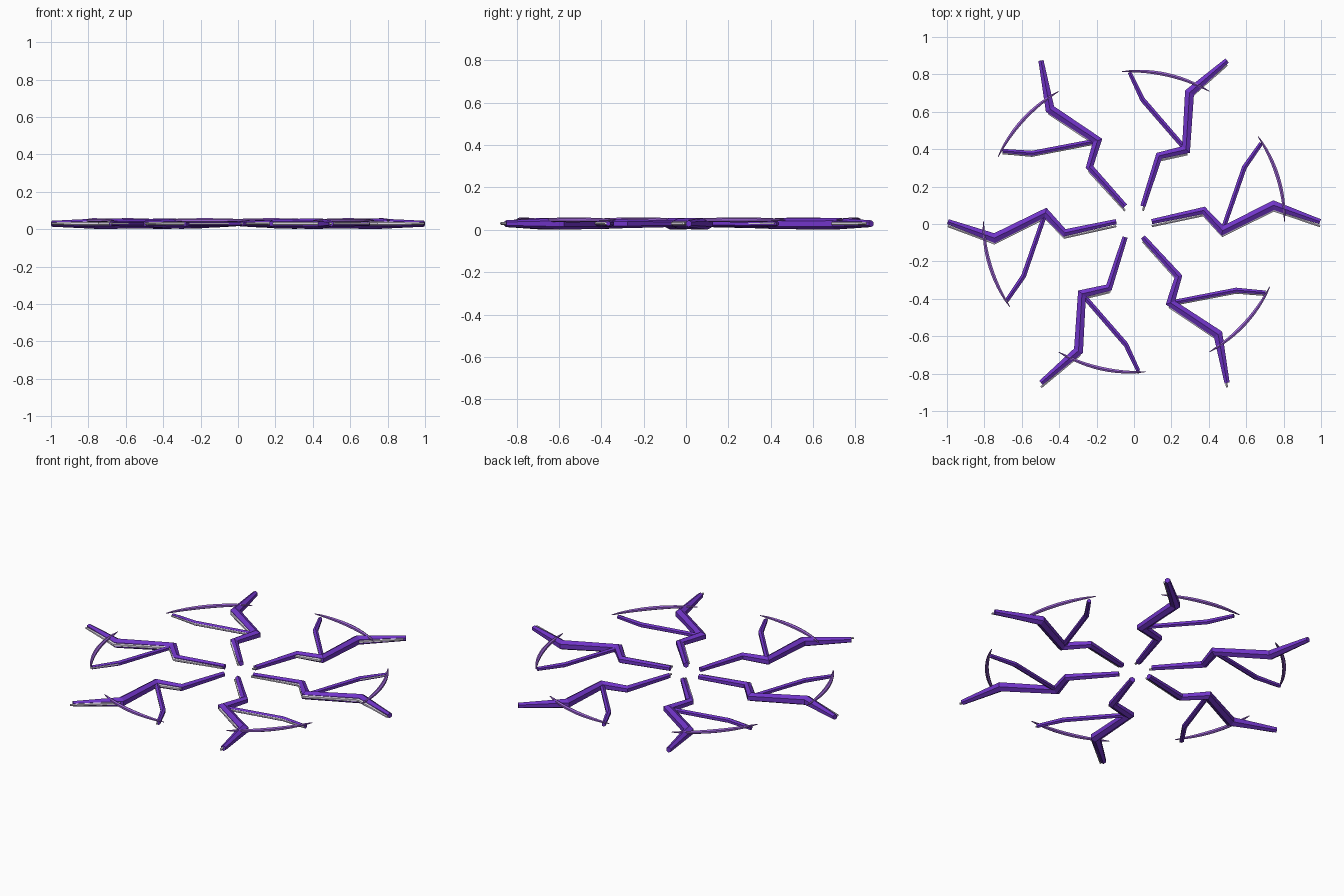
import bpy, bmesh, math
from mathutils import Vector, Matrix

if "Cube" in bpy.data.objects:
    bpy.data.objects.remove(bpy.data.objects["Cube"])

CY, CZ = 0.0125, 0.029   # ring centre (pale strands sit forward of the bolts)


def material(name, rgb):
    m = bpy.data.materials.new(name)
    m.diffuse_color = (*rgb, 1)
    m.use_nodes = True
    m.node_tree.nodes["Principled BSDF"].inputs["Base Color"].default_value = m.diffuse_color
    return m


violet = material("deep violet", (0.165, 0.035, 0.58))
lilac = material("light violet", (0.34, 0.13, 0.68))
pale = material("pale lavender", (0.80, 0.74, 0.86))


def tube(name, pts, radii, mat, turn, shift=(0, 0, 0), sides=6):
    """Mitred, tapered flat-faced tube along a path in the XY plane."""
    bm = bmesh.new()
    pts = [Vector(p).to_3d() for p in pts]
    rings = []
    for i, p in enumerate(pts):
        a = (p - pts[i - 1]).normalized() if i else None
        b = (pts[i + 1] - p).normalized() if i < len(pts) - 1 else None
        t = ((a or b) + (b or a)).normalized()
        stretch = 1 / max(0.6, t.dot(a or b))
        side = Vector((-t.y, t.x, 0)) * stretch
        ring = []
        for k in range(sides):
            w = 2 * math.pi * k / sides
            off = side * math.sin(w) + Vector((0, 0, math.cos(w)))
            ring.append(bm.verts.new(p + off * radii[i]))
        rings.append(ring)
    for r, s in zip(rings, rings[1:]):
        for k in range(sides):
            n = (k + 1) % sides
            bm.faces.new((r[k], r[n], s[n], s[k]))
    bm.faces.new(rings[0])
    bm.faces.new(rings[-1])
    bmesh.ops.recalc_face_normals(bm, faces=bm.faces)
    bm.transform(Matrix.Translation(Vector((0, CY, CZ)) + Vector(shift))
                 @ Matrix.Rotation(turn, 4, 'Z'))
    me = bpy.data.meshes.new(name)
    bm.to_mesh(me)
    bm.free()
    me.materials.append(mat)
    bpy.context.collection.objects.link(bpy.data.objects.new(name, me))


arm = [(0.095, 0), (0.372, 0.06), (0.473, -0.048), (0.746, 0.088), (0.995, 0)]
arm_r = [0.016, 0.021, 0.025, 0.028, 0.016]
branch = [(0.473, -0.048), (0.59, 0.29), (0.68, 0.42)]
branch_r = [0.014, 0.015, 0.012]
N = 12
arc = [(0.805 * math.cos(math.radians(34.5 * i / N)),
        0.805 * math.sin(math.radians(34.5 * i / N))) for i in range(N + 1)]
arc_r = [0.002 + 0.0095 * math.sin(math.pi * i / N) ** 0.6 if 0 < i < N else 0.002
         for i in range(N + 1)]

for n in range(6):
    turn = n * math.pi / 3
    # zigzag bolt, its side branch, and the thin arc tying them together
    tube(f"bolt_arm_{n}", arm, arm_r, violet, turn)
    tube(f"bolt_branch_{n}", branch, branch_r, violet, turn)
    tube(f"web_arc_{n}", arc, arc_r, lilac, turn, (0, 0, 0.018))
    # pale strands running along the front side of each bolt
    tube(f"arm_strand_{n}", arm, [r * 0.4 for r in arm_r], pale, turn, (0, -0.024, 0.001))
    tube(f"branch_strand_{n}", branch, [r * 0.42 for r in branch_r], pale, turn, (0, -0.014, 0.001))
